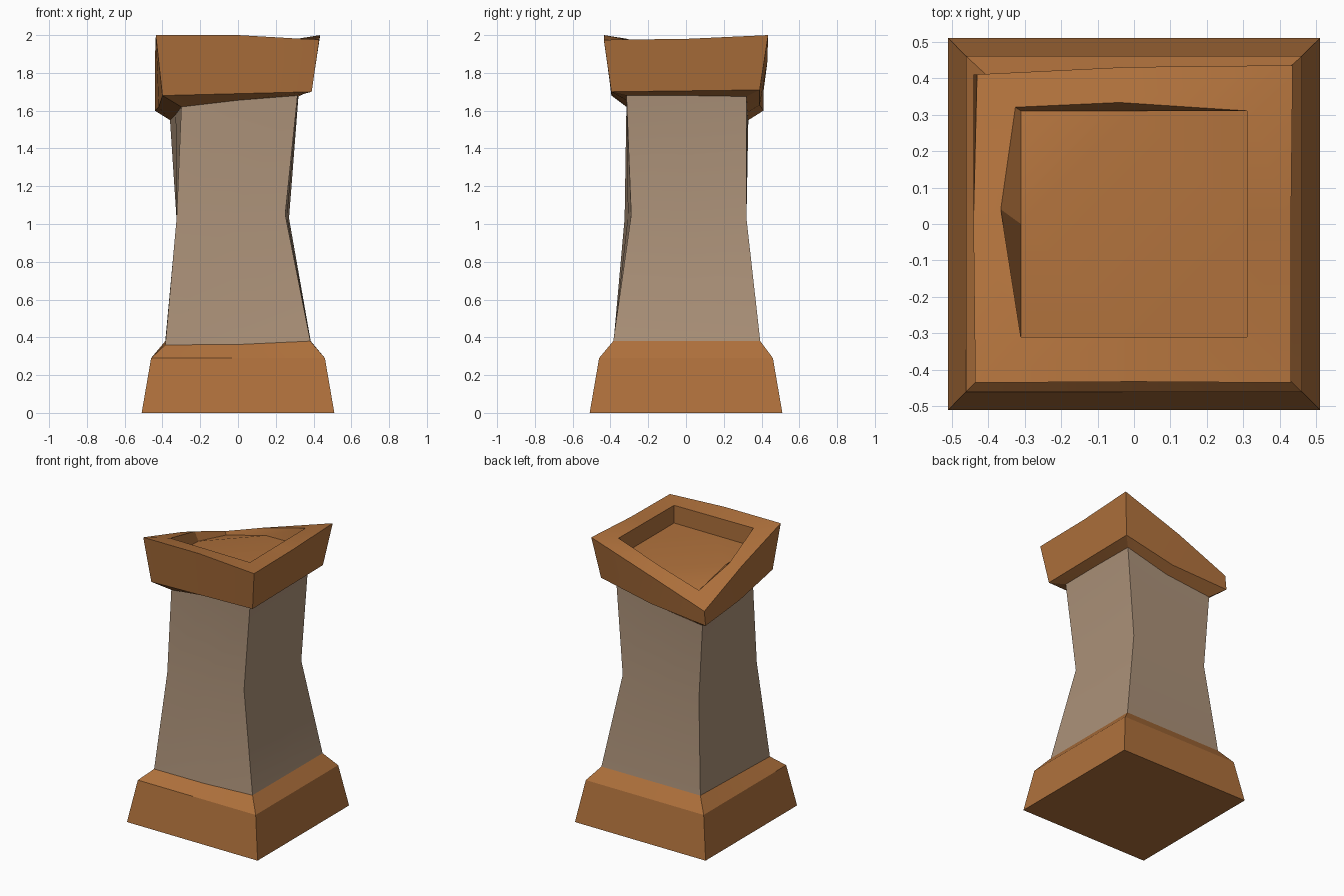
import bpy

if "Cube" in bpy.data.objects:
    bpy.data.objects.remove(bpy.data.objects["Cube"])


def material(name, rgb):
    m = bpy.data.materials.new(name)
    m.diffuse_color = (*rgb, 1)
    m.use_nodes = True
    m.node_tree.nodes["Principled BSDF"].inputs["Base Color"].default_value = m.diffuse_color
    return m


wood = material("orange wood", (0.43, 0.165, 0.045))
stone = material("beige stone", (0.41, 0.285, 0.19))


def ring(fl, fr, br, bl, **mids):
    """Eight points: four corners plus edge midpoints, anticlockwise from above."""
    corners = [fl, fr, br, bl]
    pts = []
    for i, key in enumerate(("front", "right", "back", "left")):
        a, b = corners[i], corners[(i + 1) % 4]
        mid = tuple((p + q) / 2 for p, q in zip(a, b))
        pts += [a, mids.get(key, mid)]
    return pts


def square(h, z):
    return ring((-h, -h, z), (h, -h, z), (h, h, z), (-h, h, z))


def loft(name, rings, mat, extra=()):
    verts = [p for r in rings for p in r]
    faces = [(k * 8 + i, k * 8 + (i + 1) % 8, k * 8 + 8 + (i + 1) % 8, k * 8 + 8 + i)
             for k in range(len(rings) - 1) for i in range(8)]
    faces += list(extra)
    me = bpy.data.meshes.new(name)
    me.from_pydata(verts, [], faces)
    me.materials.append(mat)
    ob = bpy.data.objects.new(name, me)
    bpy.context.collection.objects.link(ob)
    bpy.ops.object.select_all(action='DESELECT')
    ob.select_set(True)
    bpy.context.view_layer.objects.active = ob
    bpy.ops.object.shade_smooth_by_angle(angle=0.4)
    return ob


# Shared outlines where the shaft meets the base and the cap
shaft_foot = ring((-.385, -.385, .36), (.383, -.385, .38), (.385, .393, .38), (-.385, .39, .38),
                  front=(0, -.385, .362))
shaft_waist = ring((-.325, -.325, 1.03), (.25, -.29, 1.05), (.27, .32, 1.03), (-.325, .32, 1.02))
shaft_top = ring((-.30, -.315, 1.62), (.315, -.315, 1.68), (.32, .32, 1.675), (-.36, .33, 1.55),
                 front=(0, -.315, 1.655), right=(.318, 0, 1.68),
                 back=(0, .325, 1.59), left=(-.33, 0, 1.58))

# Base plinth
loft("base", [square(.51, 0), square(.46, .29), shaft_foot], wood,
     [tuple(range(7, -1, -1))])

# Waisted shaft
loft("shaft", [shaft_foot, shaft_waist, shaft_top], stone)

# Cap with sagging back left corner and recessed top
cap_low = ring((-.40, -.395, 1.68), (.39, -.395, 1.70), (.39, .39, 1.71), (-.44, .41, 1.60),
               back=(0, .39, 1.63), left=(-.42, 0, 1.62))
cap_high = ring((-.435, -.435, 2.0), (.43, -.435, 1.975), (.435, .435, 2.0), (-.43, .41, 1.70),
                front=(0, -.432, 2.0), right=(.43, 0, 1.98),
                back=(-.02, .43, 1.85), left=(-.44, 0, 1.87))
rim_inner = ring((-.31, -.31, 1.98), (.31, -.31, 1.975), (.31, .31, 1.98), (-.325, .32, 1.785),
                 back=(-.04, .333, 1.88), left=(-.365, .04, 1.88))
recess = ring((-.31, -.31, 1.85), (.31, -.31, 1.85), (.31, .31, 1.85), (-.31, .31, 1.765),
              back=(0, .31, 1.845), left=(-.31, 0, 1.84))
loft("cap", [shaft_top, cap_low, cap_high, rim_inner, recess], wood,
     [(32, 33, 34, 35, 36, 37, 39), (37, 38, 39)])
